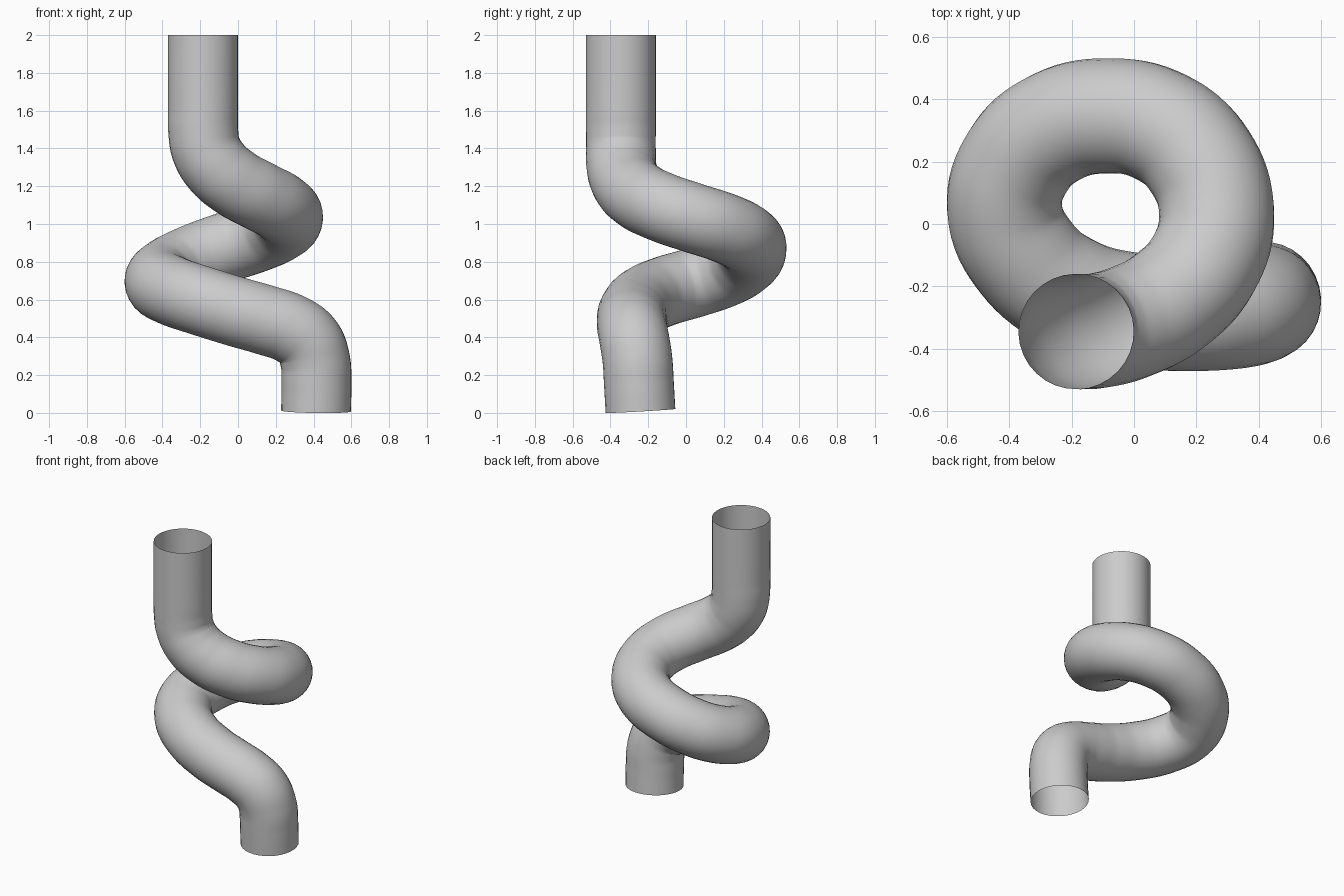
import bpy

if "Cube" in bpy.data.objects:
    bpy.data.objects.remove(bpy.data.objects["Cube"])

RADIUS = 0.185

# centre line of the coiled pipe, bottom to top
PATH = [
    (0.413, -0.241, 0.01), (0.415, -0.249, 0.15), (0.408, -0.257, 0.28),
    (0.368, -0.272, 0.38), (0.28, -0.284, 0.445), (0.15, -0.287, 0.49),
    (0.0, -0.278, 0.533), (-0.2, -0.223, 0.595), (-0.345, -0.11, 0.645),
    (-0.415, 0.05, 0.692), (-0.37, 0.205, 0.745), (-0.255, 0.308, 0.805),
    (-0.09, 0.347, 0.868), (0.085, 0.312, 0.925), (0.212, 0.2, 0.98),
    (0.265, 0.03, 1.035), (0.222, -0.13, 1.09), (0.11, -0.25, 1.15),
    (-0.02, -0.317, 1.222), (-0.115, -0.342, 1.305), (-0.168, -0.345, 1.395),
    (-0.184, -0.345, 1.49), (-0.185, -0.345, 1.60), (-0.185, -0.345, 2.0),
]

# sweep a round section along the path, ends left open
curve = bpy.data.curves.new("pipe_path", "CURVE")
curve.dimensions = "3D"
curve.bevel_depth = RADIUS
curve.bevel_resolution = 14
curve.resolution_u = 8
curve.use_fill_caps = False
spline = curve.splines.new("BEZIER")
spline.bezier_points.add(len(PATH) - 1)
for point, co in zip(spline.bezier_points, PATH):
    point.co = co
    point.handle_left_type = point.handle_right_type = "AUTO"
path = bpy.data.objects.new("pipe_path", curve)
bpy.context.collection.objects.link(path)
bpy.context.view_layer.update()

# turn the sweep into the pipe mesh
depsgraph = bpy.context.evaluated_depsgraph_get()
mesh = bpy.data.meshes.new_from_object(path.evaluated_get(depsgraph))
bpy.data.objects.remove(path)
pipe = bpy.data.objects.new("coiled_pipe", mesh)
bpy.context.collection.objects.link(pipe)
for face in mesh.polygons:
    face.use_smooth = True
    face.material_index = 0

# single light grey
grey = bpy.data.materials.new("light grey")
grey.diffuse_color = (0.6, 0.6, 0.6, 1)
grey.use_nodes = True
grey.node_tree.nodes["Principled BSDF"].inputs["Base Color"].default_value = grey.diffuse_color
mesh.materials.clear()
mesh.materials.append(grey)
